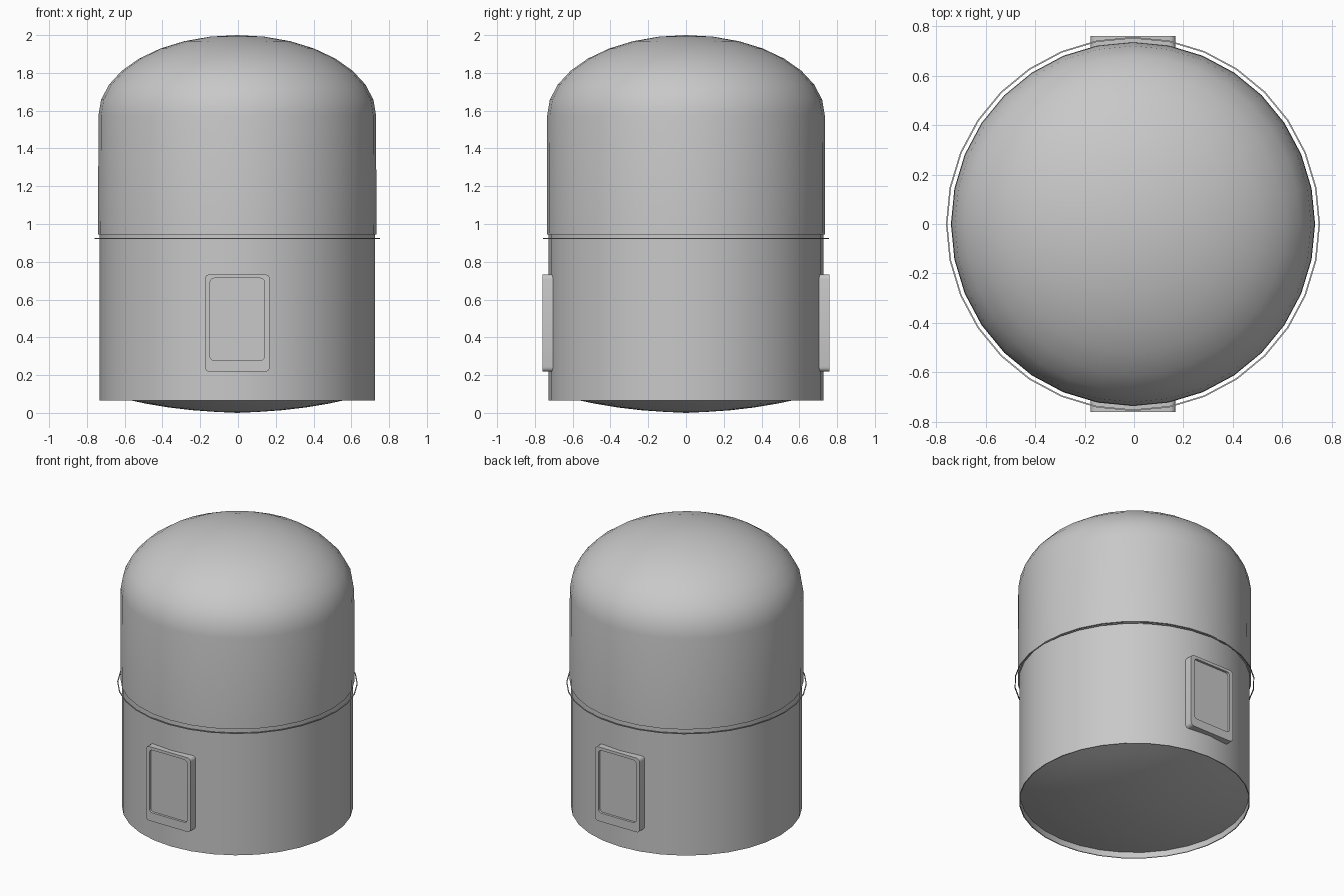
import bpy, bmesh, math

if "Cube" in bpy.data.objects:
    bpy.data.objects.remove(bpy.data.objects["Cube"])

CX = -0.004   # shared axis of the vessel
SEG = 32

grey = bpy.data.materials.new("plain_grey")
grey.diffuse_color = (0.58, 0.58, 0.58, 1)
grey.use_nodes = True
grey.node_tree.nodes["Principled BSDF"].inputs["Base Color"].default_value = grey.diffuse_color


def finish(name, bm, angle=35):
    bmesh.ops.recalc_face_normals(bm, faces=bm.faces)
    me = bpy.data.meshes.new(name)
    bm.to_mesh(me)
    bm.free()
    me.materials.append(grey)
    ob = bpy.data.objects.new(name, me)
    bpy.context.collection.objects.link(ob)
    ob.location.x = CX
    bpy.ops.object.select_all(action='DESELECT')
    ob.select_set(True)
    bpy.context.view_layer.objects.active = ob
    bpy.ops.object.shade_smooth_by_angle(angle=math.radians(angle))
    return ob


def lathe(name, profile, closed=False):
    """Spin an (r, z) profile about z; r = 0 becomes a pole."""
    bm = bmesh.new()
    rings = []
    for r, z in profile:
        n = 1 if r == 0 else SEG
        rings.append([bm.verts.new((r * math.cos(2 * math.pi * i / SEG),
                                    r * math.sin(2 * math.pi * i / SEG), z)) for i in range(n)])
    pairs = list(zip(rings, rings[1:]))
    if closed:
        pairs.append((rings[-1], rings[0]))
    for a, b in pairs:
        for i in range(SEG):
            j = (i + 1) % SEG
            vs = [a[i % len(a)], a[j % len(a)], b[j % len(b)], b[i % len(b)]]
            bm.faces.new(list(dict.fromkeys(vs)))
    return finish(name, bm)


# Upper shell with elliptical dome
dome = [(0.735 * math.cos(t), 1.575 + 0.425 * math.sin(t))
        for t in (math.pi / 16 * k for k in range(8))]
lathe("upper_shell", [(0.715, 0.945), (0.737, 0.945)] + dome + [(0, 2.0)])

# Lower skirt with thin rim, and the dished floor set inside it
lathe("lower_body", [(0.72, 0.11), (0.722, 0.065), (0.728, 0.065), (0.728, 0.95)])
dish = [(0.72 * k / 6, 0.003 + 0.102 * (k / 6) ** 2) for k in range(1, 7)]
lathe("bottom_dish", [(0, 0.0)] + dish)

# Thin hoop standing just off the body
lathe("hoop", [(0.757, 0.921), (0.757, 0.927), (0.751, 0.927), (0.751, 0.921)], closed=True)


def rounded_loop(bm, w, z0, z1, rad, y, steps=4):
    vs = []
    for q, (sx, z) in enumerate(((1, z1 - rad), (-1, z1 - rad), (-1, z0 + rad), (1, z0 + rad))):
        for k in range(steps + 1):
            a = math.pi / 2 * (q + k / steps)
            vs.append(bm.verts.new((sx * (w - rad) + rad * math.cos(a), y, z + rad * math.sin(a))))
    return vs


# Framed hatches on the front and back, each with a shallow recess
for name, turn in (("front_hatch", 0), ("back_hatch", math.pi)):
    bm = bmesh.new()
    loops = [rounded_loop(bm, 0.172, 0.218, 0.733, 0.025, -0.70),
             rounded_loop(bm, 0.172, 0.218, 0.733, 0.025, -0.76),
             rounded_loop(bm, 0.144, 0.278, 0.713, 0.022, -0.76),
             rounded_loop(bm, 0.144, 0.278, 0.713, 0.022, -0.744)]
    for a, b in zip(loops, loops[1:]):
        for i in range(len(a)):
            j = (i + 1) % len(a)
            bm.faces.new((a[i], a[j], b[j], b[i]))
    bm.faces.new(loops[-1])
    bm.faces.new(loops[0])
    finish(name, bm).rotation_euler.z = turn
